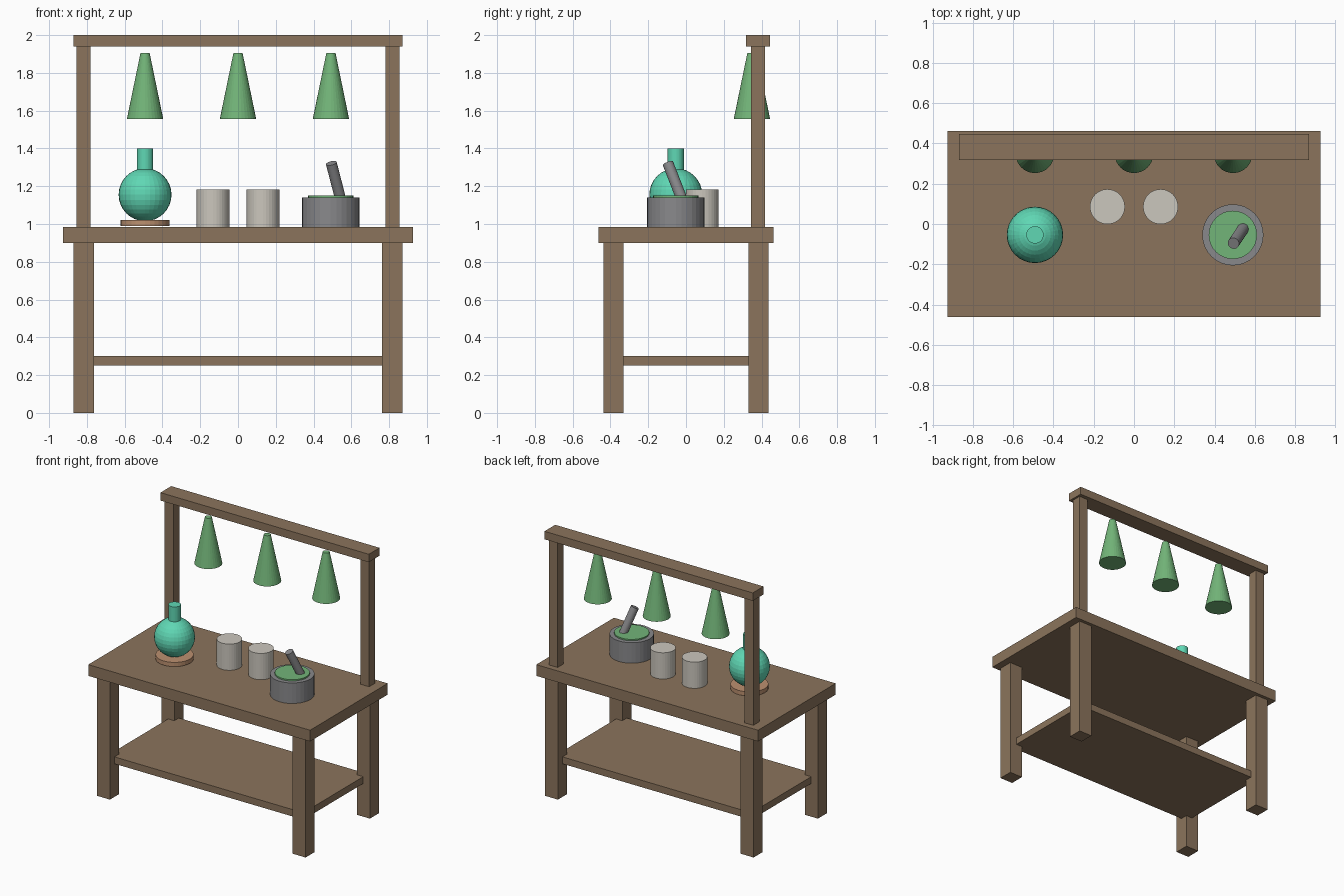
import bpy
from mathutils import Vector

if "Cube" in bpy.data.objects:
    bpy.data.objects.remove(bpy.data.objects["Cube"])


def material(name, rgb):
    m = bpy.data.materials.new(name)
    m.diffuse_color = (*rgb, 1.0)
    m.use_nodes = True
    m.node_tree.nodes["Principled BSDF"].inputs["Base Color"].default_value = m.diffuse_color
    return m


WOOD = material("wood", (0.26, 0.175, 0.107))
CORK = material("light_wood", (0.50, 0.28, 0.16))
GLASS = material("teal_glass", (0.115, 0.68, 0.456))
HERB = material("herb_green", (0.17, 0.46, 0.19))
STONE = material("stone", (0.25, 0.25, 0.26))
CLAY = material("pale_clay", (0.60, 0.57, 0.51))
SIDES = 32


def finish(name, mat):
    ob = bpy.context.object
    ob.name = name
    ob.data.materials.append(mat)
    return ob


def box(name, x, y, z, mat=WOOD):
    """Box from (min, max) ranges."""
    bpy.ops.mesh.primitive_cube_add(size=1, location=[sum(r) / 2 for r in (x, y, z)])
    ob = finish(name, mat)
    ob.scale = [r[1] - r[0] for r in (x, y, z)]
    bpy.ops.object.transform_apply(location=False, rotation=False, scale=True)
    return ob


def around(c, half):
    return (c - half, c + half)


def cone(name, x, y, z0, z1, r0, r1, mat):
    """Upright capped cone or cylinder between two heights."""
    bpy.ops.mesh.primitive_cone_add(vertices=SIDES, radius1=r0, radius2=r1,
                                    depth=z1 - z0, location=(x, y, (z0 + z1) / 2))
    return finish(name, mat)


def cylinder(name, x, y, z0, z1, r, mat):
    return cone(name, x, y, z0, z1, r, r, mat)


# Table: top, lower shelf and four legs
TOP = 0.985
box("tabletop", (-0.926, 0.926), (-0.463, 0.463), (0.90, TOP))
box("lower_shelf", (-0.815, 0.815), (-0.384, 0.384), (0.25, 0.302))
for sx, side in ((-1, "left"), (1, "right")):
    for sy, end in ((-1, "front"), (1, "back")):
        box(f"{end}_{side}_leg", around(sx * 0.817, 0.054),
            around(sy * 0.384, 0.054), (0, 0.90))
    # Upright of the hanging rack
    box(f"{side}_rack_post", around(sx * 0.817, 0.037), around(0.381, 0.036), (TOP, 1.942))

# Hanging rack beam and herb bundles
box("rack_beam", (-0.87, 0.87), around(0.382, 0.064), (1.94, 2.0))
for i, x in enumerate((-0.492, 0, 0.492)):
    cone(f"herb_bundle_{i + 1}", x, 0.349, 1.557, 1.906, 0.096, 0.024, HERB)

# Round flask on its stand
FX, FY = -0.492, -0.054
cylinder("flask_stand", FX, FY, 0.99, 1.022, 0.13, CORK)
bpy.ops.mesh.primitive_uv_sphere_add(segments=32, ring_count=16, radius=0.14,
                                     location=(FX, FY, 1.155))
finish("flask_body", GLASS)
cylinder("flask_neck", FX, FY, 1.27, 1.40, 0.043, GLASS)

# Two jars
for side, x in (("left", -0.132), ("right", 0.132)):
    cylinder(f"{side}_jar", x, 0.086, TOP, 1.183, 0.087, CLAY)

# Mortar with ground herbs and leaning pestle
MX, MY = 0.491, -0.054
cylinder("mortar", MX, MY, TOP, 1.14, 0.152, STONE)
cylinder("ground_herbs", MX, MY, 1.12, 1.15, 0.12, HERB)
tip = Vector((0.494, -0.096, 1.322))
axis = Vector((-0.258, -0.39, 1)).normalized()
length = 0.28
bpy.ops.mesh.primitive_cylinder_add(vertices=SIDES, radius=0.029, depth=length,
                                    location=tip - axis * length / 2)
pestle = finish("pestle", STONE)
pestle.rotation_euler = axis.to_track_quat('Z', 'Y').to_euler()
